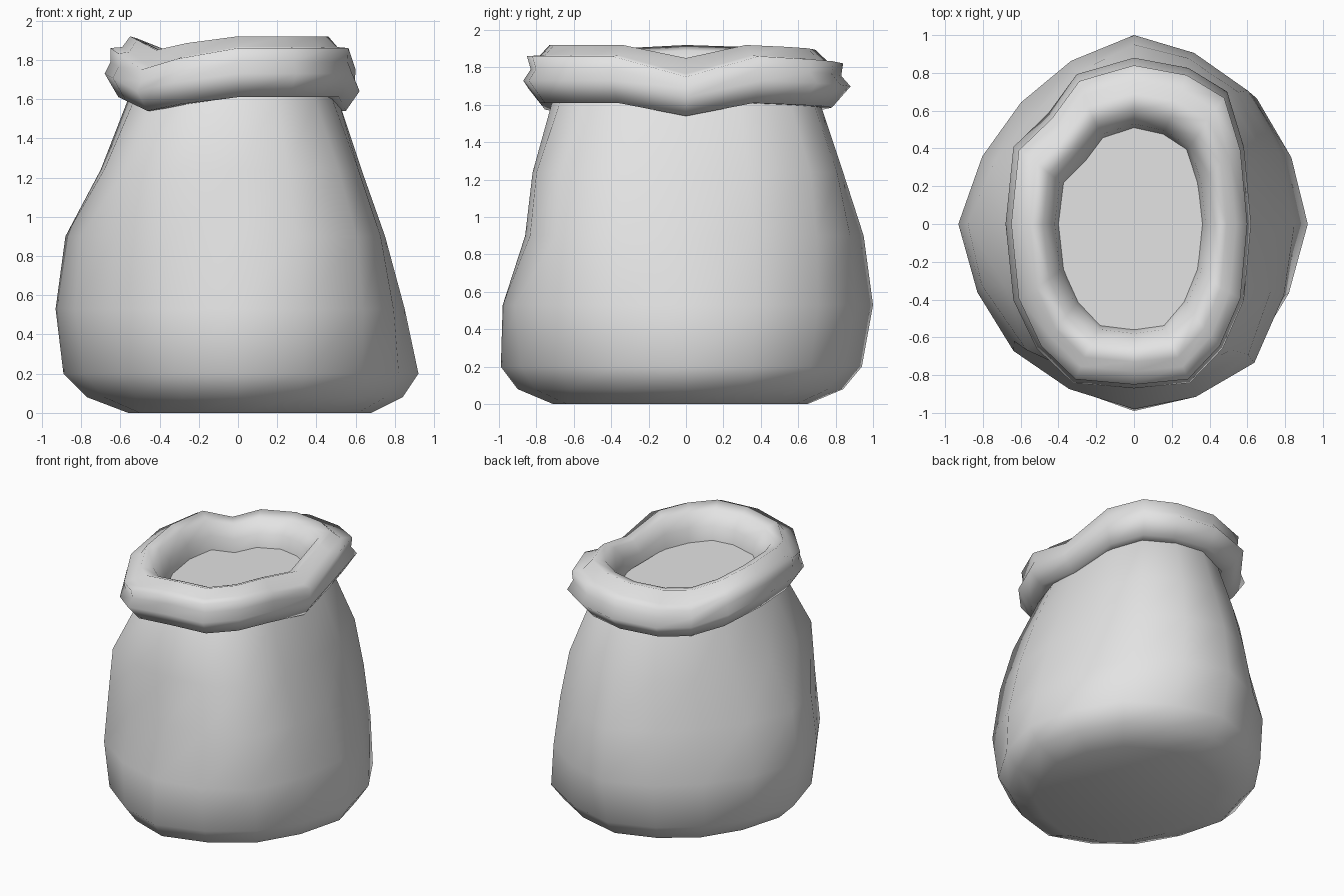
import bpy
import bmesh
from math import sin, cos, pi

cube = bpy.data.objects.get("Cube")
if cube:
    bpy.data.objects.remove(cube, do_unlink=True)

SIDES = 16
# Vertex index around the rim and how strongly it sags there
FOLDS = {0: 1.0, 2: 0.15, 3: 0.25, 4: 0.35, 5: 0.6, 6: 1.0, 7: 0.15, 9: 0.25, 10: 1.0, 11: 0.5}
# Uneven radius of the rim: pinched at one fold, fuller beside it
RIM_SHAPE = {2: 1.05, 5: 0.96, 6: 0.88, 11: 1.03, 13: 1.03}

cloth = bpy.data.materials.new("pale_grey_cloth")
cloth.use_nodes = True
cloth.diffuse_color = (0.77, 0.77, 0.77, 1)
cloth.node_tree.nodes["Principled BSDF"].inputs["Base Color"].default_value = (0.77, 0.77, 0.77, 1)


def soft(v, power):
    """Squares off a sine or cosine a little."""
    return abs(v) ** power * (1 if v >= 0 else -1)


def oval(z, left, right, front, back, power=1.0):
    """Points of one loop given its four extents."""
    points = []
    for i in range(SIDES):
        a = 2 * pi * i / SIDES
        c, s = soft(cos(a), power), soft(sin(a), power)
        points.append((c * (right if c > 0 else left), s * (back if s > 0 else front), z))
    return points


def body_loop(corners, *extents):
    """Oval whose four diagonal corners bulge or sink, neighbours following halfway."""
    loop = []
    for i, (x, y, z) in enumerate(oval(*extents)):
        bulge = corners[i // 4]
        k = (1.0, 0.98 + (bulge - 1) / 2, bulge, 0.98 + (bulge - 1) / 2)[i % 4]
        loop.append((x * k, y * k, z))
    return loop


def rim_loop(sag, *extents):
    """Oval that sags at the folds."""
    loop = []
    for i, (x, y, z) in enumerate(oval(*extents)):
        k = RIM_SHAPE.get(i, 1.0)
        loop.append((x * k, y * k, z - sag * FOLDS.get(i, 0)))
    return loop


def loft(name, rows, cap_start=False, cap_end=False):
    """Smooth skin through a stack of loops."""
    bm = bmesh.new()
    loops = [[bm.verts.new(p) for p in row] for row in rows]
    for lo, hi in zip(loops, loops[1:]):
        for i in range(SIDES):
            j = (i + 1) % SIDES
            bm.faces.new((lo[i], lo[j], hi[j], hi[i]))
    if cap_start:
        bm.faces.new(loops[0][::-1])
    if cap_end:
        bm.faces.new(loops[-1])
    mesh = bpy.data.meshes.new(name)
    bm.to_mesh(mesh)
    bm.free()
    mesh.materials.append(cloth)
    obj = bpy.data.objects.new(name, mesh)
    bpy.context.collection.objects.link(obj)
    bpy.ops.object.select_all(action="DESELECT")
    obj.select_set(True)
    bpy.context.view_layer.objects.active = obj
    bpy.ops.object.shade_smooth_by_angle(angle=pi)


# Slumped body: corner bulges, then z, left, right, front, back extents
loft("sack_body", [
    body_loop((1.00, 0.96, 0.97, 0.98), 0.00, 0.56, 0.68, 0.71, 0.65),
    body_loop((1.00, 0.95, 0.96, 0.98), 0.08, 0.77, 0.84, 0.90, 0.84),
    body_loop((1.00, 0.94, 0.95, 0.97), 0.20, 0.89, 0.92, 0.99, 0.94),
    body_loop((1.00, 0.91, 0.97, 1.06), 0.53, 0.93, 0.85, 0.98, 1.00),
    body_loop((1.04, 0.86, 1.02, 1.14), 0.90, 0.88, 0.75, 0.86, 0.95),
    body_loop((1.12, 0.94, 1.15, 1.15), 1.24, 0.70, 0.63, 0.82, 0.84),
    body_loop((1.10, 0.94, 1.08, 1.08), 1.60, 0.56, 0.51, 0.72, 0.72),
    body_loop((1.05, 0.92, 1.05, 1.05), 1.68, 0.52, 0.47, 0.68, 0.68),
], cap_start=True)

# Rolled rim: collar, ledge, raised lip, then down into the mouth
P = 0.8
loft("rolled_rim", [
    rim_loop(0.07, 1.61, 0.54, 0.49, 0.70, 0.70, P),
    rim_loop(0.07, 1.61, 0.61, 0.55, 0.78, 0.78, P),
    rim_loop(0.09, 1.73, 0.68, 0.62, 0.87, 0.88, P),
    rim_loop(0.10, 1.79, 0.65, 0.595, 0.83, 0.83, P),
    rim_loop(0.11, 1.86, 0.65, 0.60, 0.85, 0.84, P),
    rim_loop(0.10, 1.865, 0.59, 0.54, 0.78, 0.76, P),
    rim_loop(0.07, 1.92, 0.55, 0.49, 0.73, 0.69, P),
    rim_loop(0.06, 1.89, 0.48, 0.43, 0.65, 0.60, 0.84),
    rim_loop(0.05, 1.80, 0.42, 0.38, 0.58, 0.53, 0.88),
    rim_loop(0.04, 1.70, 0.40, 0.36, 0.56, 0.51, 0.88),
])

# Fill closing the mouth
loft("sack_contents", [
    rim_loop(0.04, 1.70, 0.41, 0.37, 0.57, 0.52, 0.88),
], cap_end=True)
